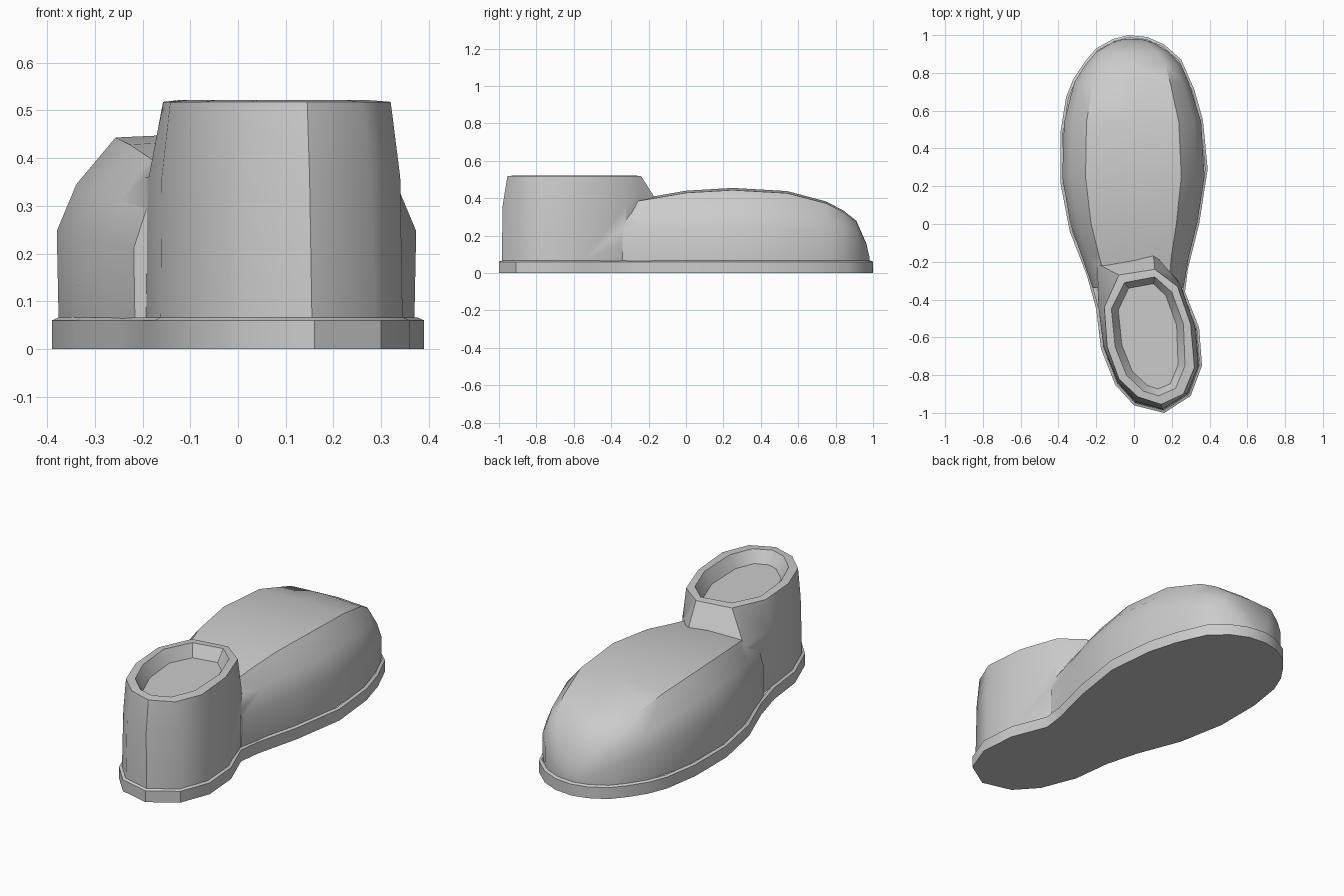
import bpy, bmesh, math
from mathutils import Vector

if "Cube" in bpy.data.objects:
    bpy.data.objects.remove(bpy.data.objects["Cube"])

# Sole outline, clockwise from the toe tip
OUTLINE = [(-.03, 1), (.07, .99), (.16, .95), (.25, .87), (.32, .71), (.365, .55), (.39, .29),
           (.345, 0), (.285, -.24), (.27, -.36), (.345, -.55), (.36, -.75), (.30, -.91), (.16, -1),
           (0, -.96), (-.10, -.85), (-.175, -.66), (-.20, -.45), (-.25, -.27), (-.34, -.04),
           (-.39, .22), (-.39, .48), (-.36, .67), (-.32, .77), (-.26, .86), (-.20, .93), (-.11, .98)]


def inset(pts, d):
    out = []
    for i, p in enumerate(pts):
        a, b = Vector(pts[i - 1]), Vector(pts[(i + 1) % len(pts)])
        t = (b - a).normalized()
        out.append((p[0] + t.y * d, p[1] - t.x * d))
    return out


def loft(name, rings, cap_start=True, cap_end=True):
    bm = bmesh.new()
    rows = [[bm.verts.new(p) for p in r] for r in rings]
    n = len(rows[0])
    for a, b in zip(rows, rows[1:]):
        for i in range(n):
            j = (i + 1) % n
            bm.faces.new((a[i], a[j], b[j], b[i]))
    if cap_start:
        bm.faces.new(rows[0][::-1])
    if cap_end:
        bm.faces.new(rows[-1])
    bmesh.ops.recalc_face_normals(bm, faces=bm.faces)
    if cap_start and cap_end and bm.calc_volume(signed=True) < 0:
        bmesh.ops.reverse_faces(bm, faces=bm.faces)
    me = bpy.data.meshes.new(name)
    bm.to_mesh(me)
    bm.free()
    ob = bpy.data.objects.new(name, me)
    bpy.context.collection.objects.link(ob)
    return ob


def select(ob):
    bpy.ops.object.select_all(action='DESELECT')
    ob.select_set(True)
    bpy.context.view_layer.objects.active = ob


def flat(pts, z):
    return [(x, y, z) for x, y in pts]


# Sole: straight wall with a narrow ledge
welt = inset(OUTLINE, .014)
sole = loft("sole", [flat(OUTLINE, 0), flat(OUTLINE, .06), flat(welt, .066)], cap_end=False)


# Forefoot: faceted cross-sections along the length, following the sole
def span(y):
    xs = []
    for i, p in enumerate(welt):
        q = welt[i - 1]
        if (p[1] - y) * (q[1] - y) <= 0 and p[1] != q[1]:
            xs.append(p[0] + (q[0] - p[0]) * (y - p[1]) / (q[1] - p[1]))
    return min(xs), max(xs)


rings = []
for y, top in [(.98, .09), (.963, .16), (.91, .28), (.84, .335), (.75, .382), (.54, .438),
               (.25, .455), (0, .44), (-.17, .41), (-.34, .38)]:
    l, r = span(y)
    h, c, w = top - .063, (l + r) / 2, (r - l) / 2
    rings.append([(c + s * w, y, .063 + f * h) for s, f in
                  [(-1, 0), (-1.01, .47), (-.9, .72), (-.68, .97), (0, 1),
                   (.68, .97), (.9, .72), (1.01, .47), (1, 0)]])
upper = loft("upper", rings)

# Heel and ankle: rings rising to a collar with a shallow recess
base = [(-.2, -.2), (.1, -.1), (.258, -.35), (.33, -.56), (.345, -.75), (.288, -.9), (.155, -.985),
        (.008, -.947), (-.088, -.842), (-.162, -.655), (-.187, -.45)]
mid = [(-.195, -.21), (.1, -.14), (.245, -.32), (.325, -.55), (.34, -.755), (.28, -.90), (.15, -.98),
       (.01, -.94), (-.085, -.835), (-.16, -.65), (-.187, -.45)]
collar = [(-.08, -.27), (.11, -.24), (.23, -.33), (.30, -.53), (.32, -.76), (.262, -.9), (.145, -.955),
          (.02, -.915), (-.08, -.82), (-.142, -.65), (-.157, -.44)]
rim = [(-.05, -.31), (.11, -.28), (.2, -.36), (.262, -.53), (.27, -.75), (.22, -.87), (.13, -.91),
       (.05, -.885), (-.04, -.8), (-.1, -.65), (-.12, -.45)]
heel = loft("heel", [flat(base, .06), flat(mid, .36), flat(collar, .518), flat(rim, .522),
                     flat(inset(rim, .037), .46)])

# Join heel and forefoot into one skin, then drop the hidden underside
mod = upper.modifiers.new("join", 'BOOLEAN')
mod.operation, mod.solver, mod.object = 'UNION', 'EXACT', heel
select(upper)
bpy.ops.object.modifier_apply(modifier=mod.name)
bpy.data.objects.remove(heel)
bm = bmesh.new()
bm.from_mesh(upper.data)
hidden = [f for f in bm.faces if max(v.co.z for v in f.verts) < .07]
bmesh.ops.delete(bm, geom=hidden, context='FACES')
bm.to_mesh(upper.data)
bm.free()

for ob, angle in ((sole, 35), (upper, 42)):
    select(ob)
    bpy.ops.object.shade_smooth_by_angle(angle=math.radians(angle))
